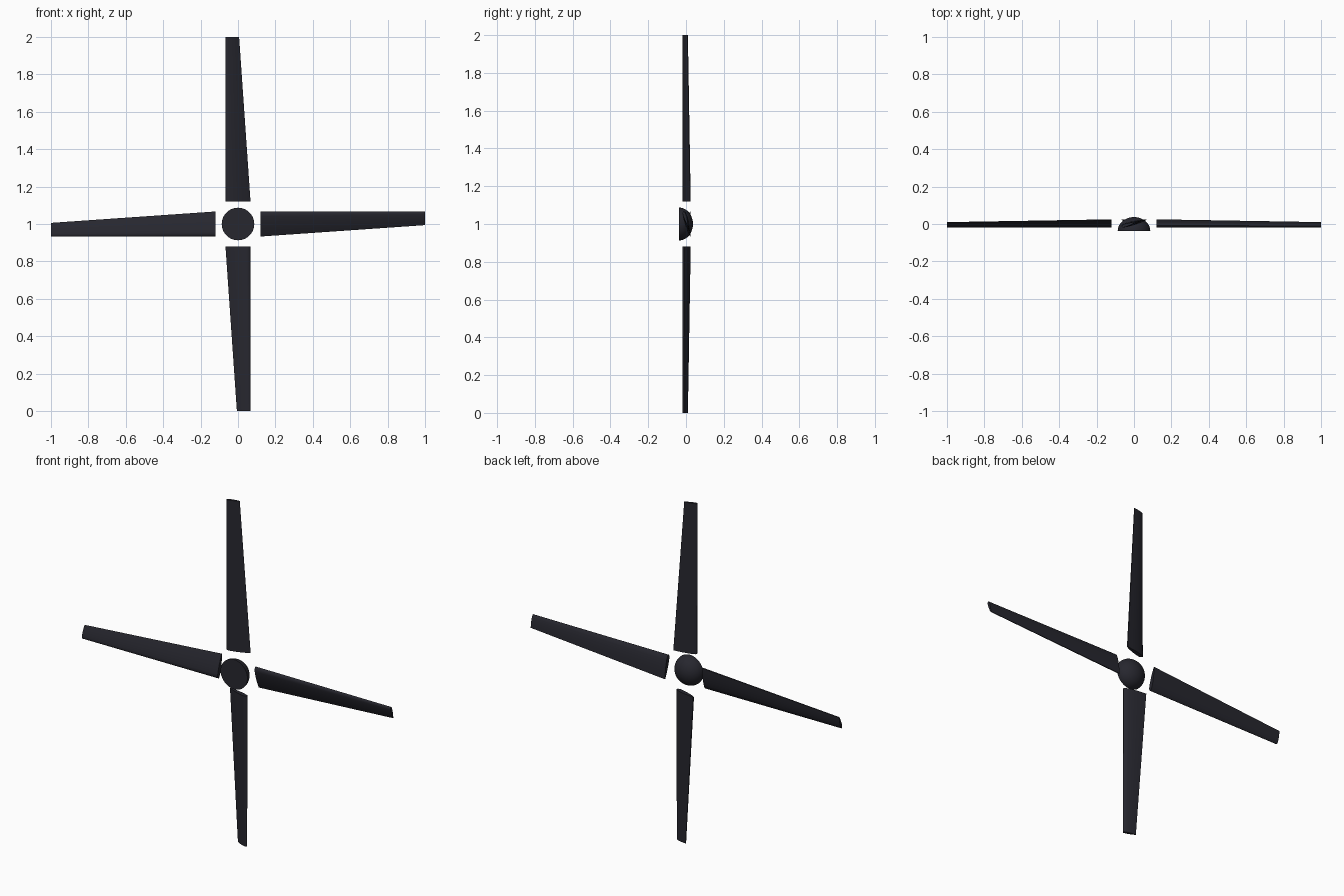
import bpy, bmesh, math
from mathutils import Matrix, Vector

if "Cube" in bpy.data.objects:
    bpy.data.objects.remove(bpy.data.objects["Cube"])

CENTRE = Vector((0, 0, 1))

charcoal = bpy.data.materials.new("charcoal")
charcoal.use_nodes = True
colour = (0.02, 0.02, 0.028, 1)
charcoal.diffuse_color = colour
charcoal.node_tree.nodes["Principled BSDF"].inputs["Base Color"].default_value = colour


def finish(bm, name, angle):
    bmesh.ops.recalc_face_normals(bm, faces=bm.faces)
    mesh = bpy.data.meshes.new(name)
    bm.to_mesh(mesh)
    bm.free()
    mesh.materials.append(charcoal)
    obj = bpy.data.objects.new(name, mesh)
    bpy.context.collection.objects.link(obj)
    bpy.ops.object.select_all(action="DESELECT")
    obj.select_set(True)
    bpy.context.view_layer.objects.active = obj
    bpy.ops.object.shade_smooth_by_angle(angle=math.radians(angle))
    return obj


# Pitched blade section: (position across the chord, position through the depth)
# The rounded leading edge sits to the front, the thin trailing edge to the back
SECTION = [(0, 0.25), (0.025, 0.1), (0.1, 0), (0.2, 0.03), (0.4, 0.18),
           (0.6, 0.38), (0.8, 0.62), (1, 0.92),
           (0.98, 1), (0.8, 0.95), (0.6, 0.87), (0.4, 0.76), (0.2, 0.6), (0.05, 0.42)]


def blade(name, turn):
    bm = bmesh.new()
    rings = []
    # radius, chord width and depth at the root and the tip
    for radius, width, depth in ((0.12, 0.134, 0.043), (1.0, 0.073, 0.028)):
        rings.append([bm.verts.new((-0.067 + u * width, -0.018 + v * depth, radius))
                      for u, v in SECTION])
    root, tip = rings
    for i in range(len(SECTION)):
        j = (i + 1) % len(SECTION)
        bm.faces.new((root[i], root[j], tip[j], tip[i]))
    bm.faces.new(root)
    bm.faces.new(tip)
    bm.transform(Matrix.Translation(CENTRE) @ Matrix.Rotation(turn, 4, "Y"))
    return finish(bm, name, 40)


for k, side in enumerate(("top", "left", "bottom", "right")):
    blade(side + "_blade", k * math.pi / 2)

# Hub: flat front disc with a domed back
bm = bmesh.new()
steps, sides = 10, 40
profile = []
for i in range(steps + 1):
    a = i / steps * math.pi / 2
    profile.append(bm.verts.new((0.087 * math.cos(a), -0.037 + 0.074 * math.sin(a), 0)))
edges = [bm.edges.new(pair) for pair in zip(profile, profile[1:])]
bmesh.ops.spin(bm, geom=profile + edges, cent=(0, 0, 0), axis=(0, 1, 0),
               angle=math.tau, steps=sides)
bmesh.ops.remove_doubles(bm, verts=bm.verts, dist=0.0005)
bmesh.ops.holes_fill(bm, edges=[e for e in bm.edges if e.is_boundary], sides=0)
bm.transform(Matrix.Translation(CENTRE))
finish(bm, "hub", 40)
